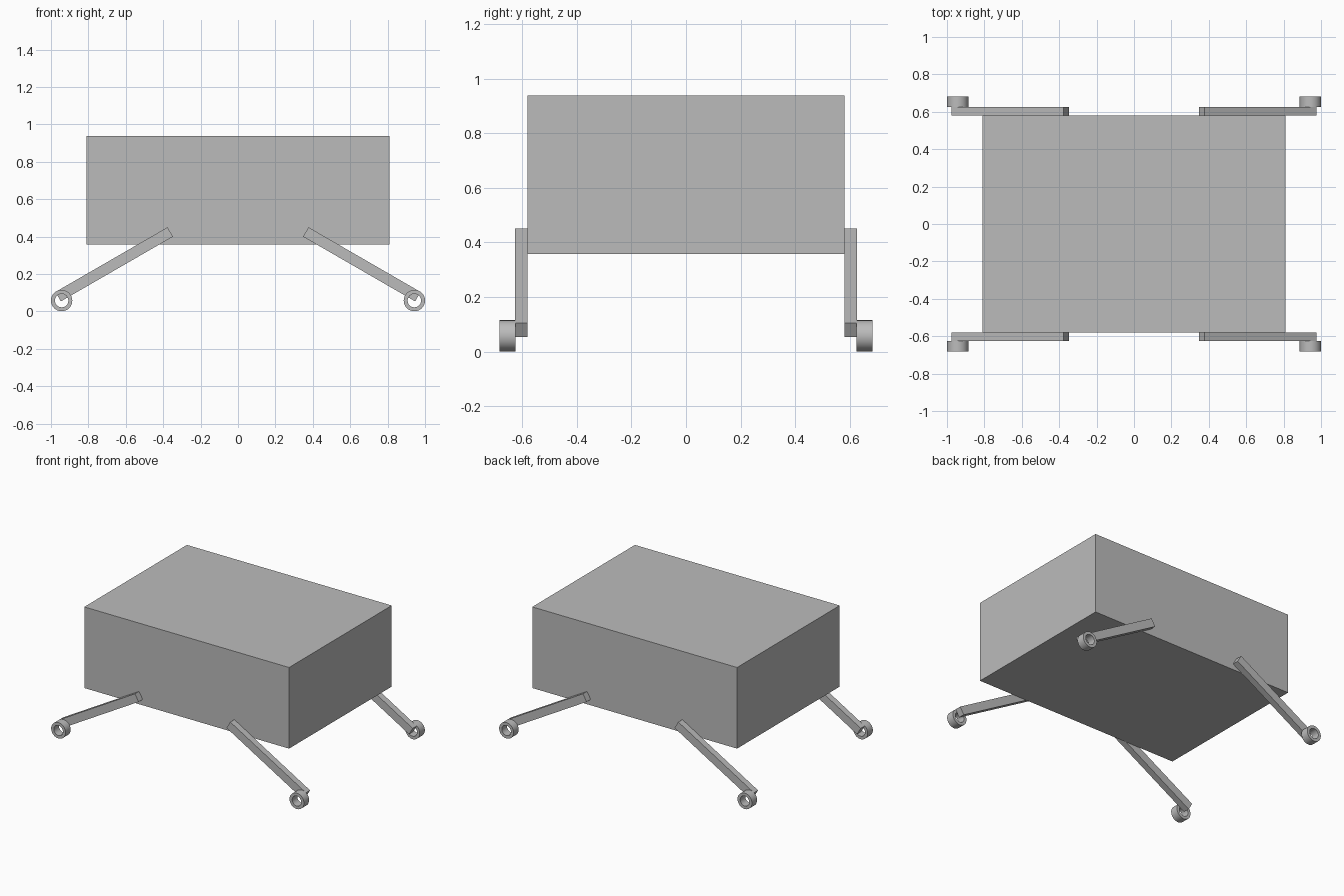
import bpy, bmesh, math
from mathutils import Matrix, Vector

if "Cube" in bpy.data.objects:
    bpy.data.objects.remove(bpy.data.objects["Cube"])

GREY = (0.5, 0.5, 0.5, 1)
grey = bpy.data.materials.new("plain_grey")
grey.use_nodes = True
grey.diffuse_color = GREY
grey.node_tree.nodes["Principled BSDF"].inputs["Base Color"].default_value = GREY


def add_object(name, bm):
    bmesh.ops.recalc_face_normals(bm, faces=bm.faces)
    mesh = bpy.data.meshes.new(name)
    bm.to_mesh(mesh)
    bm.free()
    mesh.materials.append(grey)
    obj = bpy.data.objects.new(name, mesh)
    bpy.context.collection.objects.link(obj)
    return obj


def box(name, center, size, turn_y=0):
    bm = bmesh.new()
    matrix = (Matrix.Translation(center) @ Matrix.Rotation(turn_y, 4, "Y")
              @ Matrix.Diagonal((*size, 1)))
    bmesh.ops.create_cube(bm, size=1, matrix=matrix)
    return add_object(name, bm)


def ring(name, center, outer, inner, width, sides=32):
    # Rectangular section spun about the y axis through the centre
    bm = bmesh.new()
    section = [(inner, -1), (outer, -1), (outer, 1), (inner, 1)]
    loops = []
    for i in range(sides):
        a = math.tau * i / sides
        loops.append([bm.verts.new(Vector(center) + Vector(
            (r * math.cos(a), s * width / 2, r * math.sin(a)))) for r, s in section])
    for i in range(sides):
        p, q = loops[i], loops[(i + 1) % sides]
        for k in range(4):
            n = (k + 1) % 4
            bm.faces.new((p[k], p[n], q[n], q[k]))
    obj = add_object(name, bm)
    bpy.ops.object.select_all(action="DESELECT")
    obj.select_set(True)
    bpy.context.view_layer.objects.active = obj
    bpy.ops.object.shade_smooth_by_angle(angle=math.radians(30))
    return obj


# Main body
box("body", (0, 0, 0.648), (1.62, 1.16, 0.58))

# Splayed legs, each with an open ring wheel on its outer side
for side, sx in (("left", 1), ("right", -1)):
    for end, sy in (("front", -1), ("back", 1)):
        box(f"{end}_{side}_leg", (sx * 0.662, sy * 0.603, 0.252),
            (0.692, 0.046, 0.058), sx * math.radians(30))
        ring(f"{end}_{side}_wheel", (sx * 0.943, sy * 0.654, 0.058),
             0.057, 0.036, 0.058)
